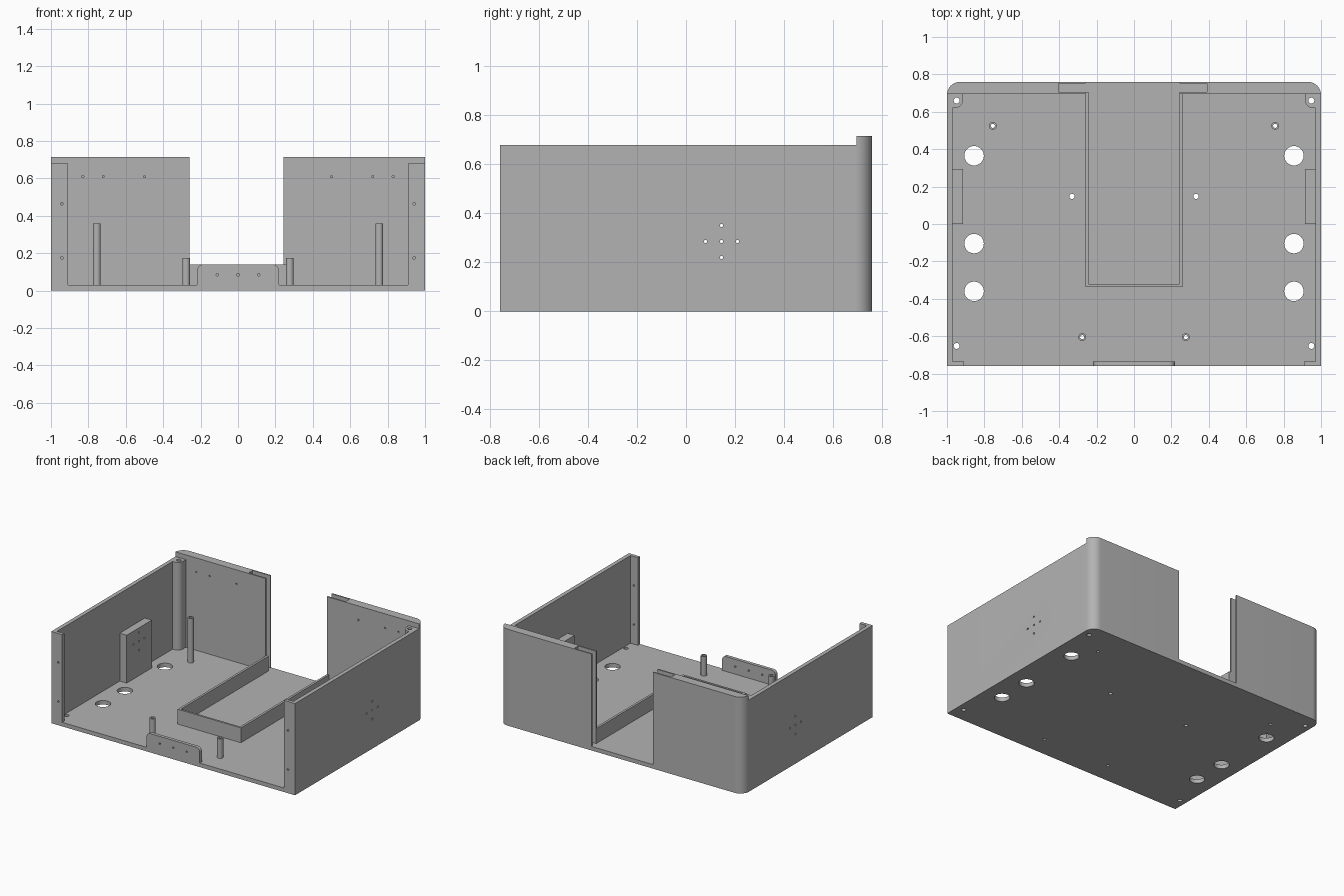
import bpy
import bmesh
from math import cos, sin, pi, radians

cube = bpy.data.objects.get("Cube")
if cube:
    bpy.data.objects.remove(cube, do_unlink=True)

grey = bpy.data.materials.new("plain grey")
grey.use_nodes = True
grey.diffuse_color = (0.45, 0.45, 0.45, 1)
grey.node_tree.nodes["Principled BSDF"].inputs["Base Color"].default_value = grey.diffuse_color

FLOOR, WALL, RIM = 0.03, 0.68, 0.715    # floor, side wall and back wall tops
FRONT, BACK = -0.76, 0.76
INNER_X, INNER_BACK, INNER_FRONT = 0.97, 0.695, -0.735
GAP = (-0.26, 0.243)


def prism(name, points, low, high, axis="z"):
    """Extrude a flat outline between two heights along an axis."""
    place = {"x": lambda a, b, h: (h, a, b),
             "y": lambda a, b, h: (a, h, b),
             "z": lambda a, b, h: (a, b, h)}[axis]
    bm = bmesh.new()
    lower = [bm.verts.new(place(a, b, low)) for a, b in points]
    upper = [bm.verts.new(place(a, b, high)) for a, b in points]
    bm.faces.new(lower)
    bm.faces.new(upper)
    for i in range(len(points)):
        j = (i + 1) % len(points)
        bm.faces.new((lower[i], lower[j], upper[j], upper[i]))
    bmesh.ops.recalc_face_normals(bm, faces=bm.faces)
    mesh = bpy.data.meshes.new(name)
    bm.to_mesh(mesh)
    bm.free()
    mesh.materials.append(grey)
    obj = bpy.data.objects.new(name, mesh)
    bpy.context.collection.objects.link(obj)
    return obj


def box(name, x0, x1, y0, y1, z0, z1):
    return prism(name, [(x0, y0), (x1, y0), (x1, y1), (x0, y1)], z0, z1)


def arc(cx, cy, r, start, end, steps=12):
    angles = [radians(start + (end - start) * i / steps) for i in range(steps + 1)]
    return [(cx + r * cos(t), cy + r * sin(t)) for t in angles]


def rod(name, a, b, r, low, high, axis="z", sides=32):
    ring = [(a + r * cos(2 * pi * i / sides), b + r * sin(2 * pi * i / sides)) for i in range(sides)]
    return prism(name, ring, low, high, axis)


def cut(obj, cutters):
    """Subtract the cutters, keep the result and discard the cutters."""
    for cutter in cutters:
        cutter.hide_render = True
        mod = obj.modifiers.new("cut", "BOOLEAN")
        mod.operation, mod.solver, mod.object = "DIFFERENCE", "EXACT", cutter
    bpy.context.view_layer.update()
    graph = bpy.context.evaluated_depsgraph_get()
    mesh = bpy.data.meshes.new_from_object(obj.evaluated_get(graph))
    obj.modifiers.clear()
    obj.data = mesh
    for cutter in cutters:
        bpy.data.objects.remove(cutter, do_unlink=True)


def wall_holes(side):
    """Five small holes in a cross, through a side wall and its block."""
    return [rod("hole", 0.145 + dy, 0.285 + dz, 0.007, side * 0.9, side * 1.05, "x", 12)
            for dy, dz in ((0, 0), (0.065, 0), (-0.065, 0), (0, 0.065), (0, -0.065))]


# Case shell: solid with rounded back corners, hollowed out
R = 0.07
outline = [(-1, FRONT), (1, FRONT)] + arc(1 - R, BACK - R, R, 0, 90) + arc(R - 1, BACK - R, R, 90, 180)
shell = prism("case_shell", outline, 0, RIM)
cutters = [
    box("cavity", -INNER_X, INNER_X, INNER_FRONT, INNER_BACK, FLOOR, 1),
    box("front_opening", -0.91, 0.91, -1, INNER_FRONT + 0.02, FLOOR, 1),
    box("side_wall_top", -1.1, 1.1, -1, INNER_BACK, WALL, 1),
    box("back_gap", GAP[0], GAP[1], 0.6, 1, FLOOR, 1),
    box("panel_slot", -0.405, 0.39, 0.706, 0.75, FLOOR, 1),
]
for side in (-1, 1):
    cutters += wall_holes(side)
    # Vent holes, screw holes and post holes in the floor
    for y in (0.365, -0.105, -0.36):
        cutters.append(rod("vent", side * 0.855, y, 0.052, -0.1, 0.1))
    for x, y, r in ((0.948, -0.652, 0.016), (0.948, 0.66, 0.016), (0.332, 0.148, 0.014),
                    (0.755, 0.525, 0.011), (0.277, -0.605, 0.011)):
        cutters.append(rod("screw_hole", side * x, y, r, -0.1, 0.1, sides=20))
    # Front flange holes and blind holes in the back wall
    for z in (0.175, 0.465):
        cutters.append(rod("flange_hole", side * 0.942, z, 0.007, -0.8, -0.7, "y", 12))
    for x in (0.5, 0.72, 0.83):
        cutters.append(rod("blind_hole", side * x, 0.61, 0.006, 0.6, 0.715, "y", 12))
cut(shell, cutters)

# Parts repeated on both sides
for side, label in ((-1, "right"), (1, "left")):
    # Screw boss in the back corner
    profile = [(0.972, 0.697), (0.915, 0.697)] + arc(0.955, 0.66, 0.04, 180, 270, 8) + [(0.972, 0.62)]
    boss = prism(label + "_corner_boss", [(side * x, y) for x, y in profile], FLOOR, WALL)
    cut(boss, [rod("hole", side * 0.948, 0.66, 0.016, -0.1, 1, sides=20)])
    # Mounting block on the side wall
    block = box(label + "_mounting_block", *sorted((side * 0.913, side * 0.972)), 0, 0.295, FLOOR, 0.385)
    cut(block, wall_holes(side))
    # Hollow posts
    for name, x, y, top in (("back_post", 0.755, 0.525, 0.36), ("front_post", 0.277, -0.605, 0.175)):
        post = rod(label + "_" + name, side * x, y, 0.021, FLOOR, top)
        cut(post, [rod("hole", side * x, y, 0.011, -0.1, 1, sides=20)])

# Low U-shaped tray wall leading to the back gap
tray = box("tray_wall", -0.26, 0.26, -0.337, 0.705, FLOOR, 0.14)
cut(tray, [box("inside", -0.243, 0.243, -0.322, 1, -0.1, 1)])

# Front plate with rounded top corners and three holes
plate_outline = [(-0.218, 0.02), (0.218, 0.02)] + arc(0.188, 0.11, 0.03, 0, 90, 8) + arc(-0.188, 0.11, 0.03, 90, 180, 8)
plate = prism("front_plate", plate_outline, FRONT, INNER_FRONT, "y")
cut(plate, [rod("hole", x, 0.085, 0.007, -0.8, -0.7, "y", 12) for x in (-0.11, 0, 0.11)])

# Smooth the round surfaces, keep the edges sharp
for obj in bpy.context.collection.objects:
    if obj.type == "MESH" and grey.name in obj.data.materials:
        obj.data.shade_smooth()
        obj.data.set_sharp_from_angle(angle=radians(30))
